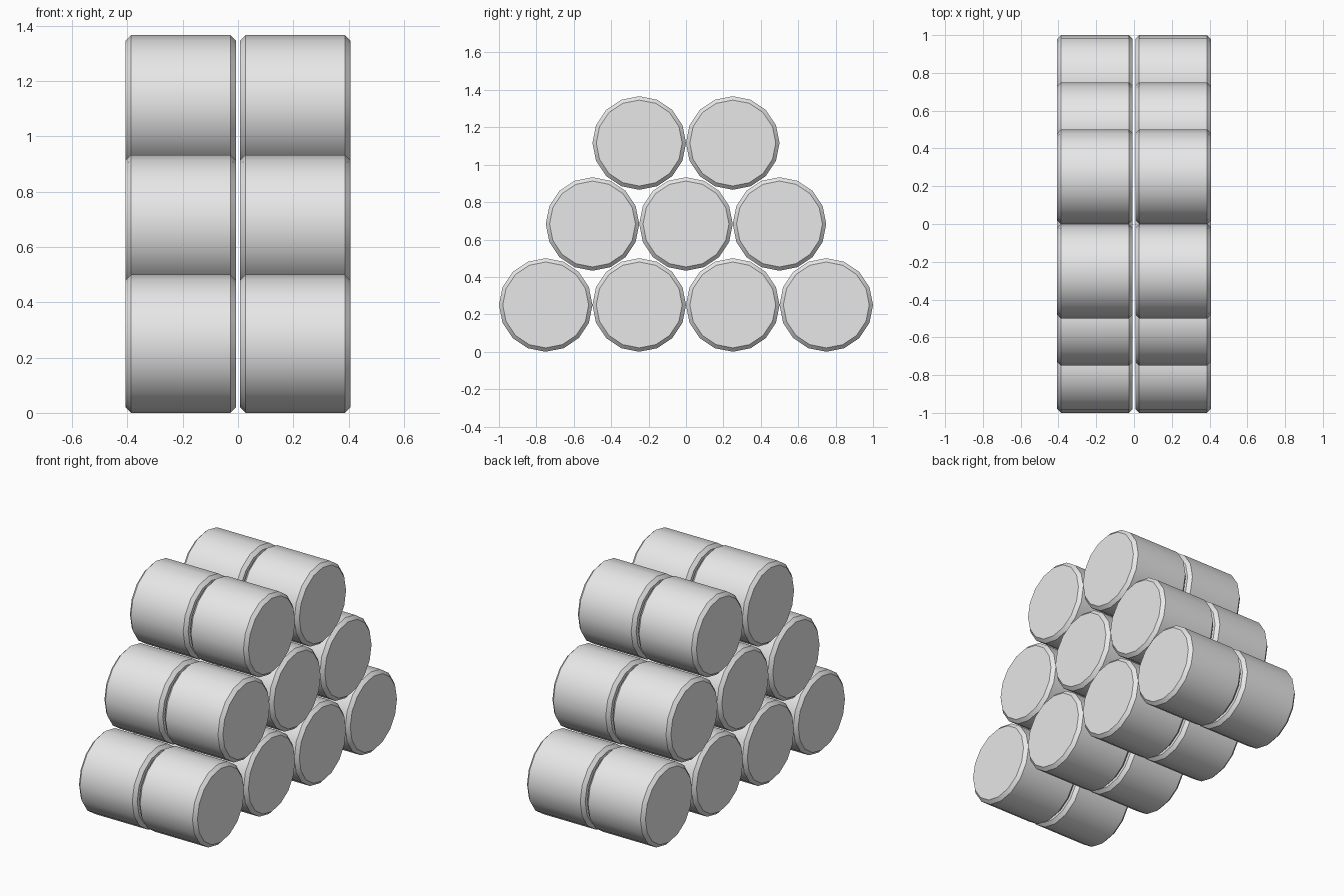
import bpy
import math

cube = bpy.data.objects.get("Cube")
if cube:
    bpy.data.objects.remove(cube, do_unlink=True)

RADIUS = 0.25
LENGTH = 0.4
GAP = 0.007
CHAMFER = 0.02
PITCH = 2 * RADIUS
ROW_RISE = PITCH * math.sin(math.radians(60))

# Single plain grey
grey = bpy.data.materials.new("light_grey")
grey.use_nodes = True
colour = (0.8, 0.8, 0.8, 1)
grey.diffuse_color = colour
grey.node_tree.nodes["Principled BSDF"].inputs["Base Color"].default_value = colour


def add_barrel(name, x, y, z):
    """A sixteen-sided drum lying along x with chamfered rims."""
    bpy.ops.mesh.primitive_cylinder_add(
        vertices=16, radius=RADIUS, depth=LENGTH,
        location=(x, y, z), rotation=(0, math.pi / 2, 0))
    barrel = bpy.context.object
    barrel.name = name
    barrel.data.materials.append(grey)
    # Chamfer the two end rims only
    bevel = barrel.modifiers.new("rim_chamfer", 'BEVEL')
    bevel.width = CHAMFER
    bevel.segments = 1
    bevel.limit_method = 'ANGLE'
    bevel.angle_limit = math.radians(60)
    bpy.ops.object.modifier_apply(modifier=bevel.name)
    bpy.ops.object.shade_smooth_by_angle(angle=math.radians(30))


# Stacked rows of four, three and two, doubled left and right
for row, count in enumerate((4, 3, 2)):
    z = RADIUS + row * ROW_RISE
    for i in range(count):
        y = (i - (count - 1) / 2) * PITCH
        for side, sign in (("left", 1), ("right", -1)):
            add_barrel(f"barrel_row{row + 1}_{i + 1}_{side}",
                       sign * (GAP + LENGTH / 2), y, z)
